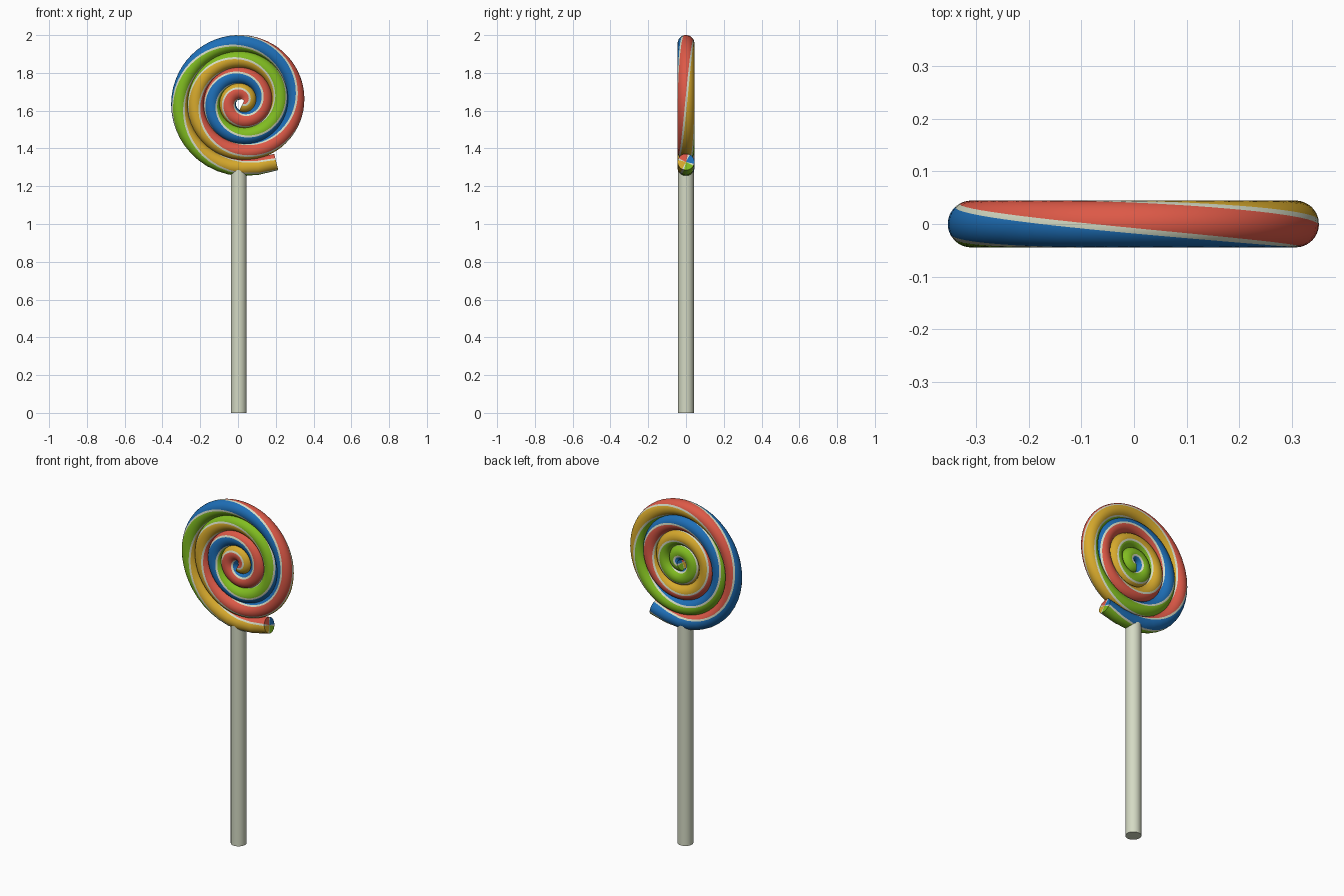
import bpy, bmesh, math
from mathutils import Vector

if "Cube" in bpy.data.objects:
    bpy.data.objects.remove(bpy.data.objects["Cube"])

def material(name, rgb):
    m = bpy.data.materials.new(name)
    m.diffuse_color = (*rgb, 1)
    m.use_nodes = True
    m.node_tree.nodes["Principled BSDF"].inputs["Base Color"].default_value = m.diffuse_color
    return m

CREAM = material("cream", (0.66, 0.70, 0.55))
MATS = [CREAM,
        material("red", (0.72, 0.10, 0.063)),
        material("blue", (0.013, 0.16, 0.48)),
        material("green", (0.22, 0.51, 0.015)),
        material("yellow", (0.68, 0.40, 0.026))]

# Spiral centreline, walked from the outside in
CX, CZ, R_END, PITCH, TUBE = 0.02, 1.648, 0.358, 0.085, 0.0445
A_END = math.radians(302)
A_FREE = math.radians(284)      # outside this angle the rope runs straight

def spiral(a):
    r = R_END - PITCH * (A_END - a) / math.tau
    return Vector((CX + r * math.cos(a), 0, CZ + r * math.sin(a)))

a_in = A_END - math.tau * (R_END - 0.014) / PITCH
N = 330
path = [spiral(A_FREE + (a_in - A_FREE) * (i / N) ** 0.8) for i in range(N + 1)]
path = [path[0] + Vector((0.097, 0, 0.024)) * t for t in (1, 0.66, 0.33)] + path

# Arc length of each ring; twist is proportional to it
length = [0.0]
for p, q in zip(path, path[1:]):
    length.append(length[-1] + (q - p).length)
top = spiral(math.radians(90))
ref = length[min(range(60 + N // 2), key=lambda i: (path[i] - top).length)]
TWIST = math.radians(147)

# Ring angles: thin cream stripe, then one wide colour, four times
ring, ring_mat = [], []
HALF, STEPS = 7, 8
for c in range(4):
    base = 90 * c
    ring.append(base - HALF)
    ring_mat.append(0)
    for s in range(STEPS):
        ring.append(base + HALF + (90 - 2 * HALF) * s / STEPS)
        ring_mat.append((2, 3, 4, 1)[c])
K = len(ring)

# Twisted candy rope
bm = bmesh.new()
rings = []
for i, p in enumerate(path):
    t = (path[min(i + 1, len(path) - 1)] - path[max(i - 1, 0)]).normalized()
    out = Vector((-t.z, 0, t.x))
    if i < 40 and out.dot(p - Vector((CX, 0, CZ))) < 0:
        out = -out
    elif i >= 40 and out.dot(last) < 0:
        out = -out
    last = out
    turn = math.radians(20) + TWIST * (length[i] - ref)
    rings.append([bm.verts.new(p + TUBE * (math.cos(turn + math.radians(d)) * out
                  + math.sin(turn + math.radians(d)) * Vector((0, -1, 0)))) for d in ring])
for r0, r1 in zip(rings, rings[1:]):
    for k in range(K):
        f = bm.faces.new((r0[k], r0[(k + 1) % K], r1[(k + 1) % K], r1[k]))
        f.material_index = ring_mat[k]
# Cut ends show the coloured wedges
for r, p in ((rings[0], path[0]), (rings[-1], path[-1])):
    mid = bm.verts.new(p)
    for k in range(K):
        f = bm.faces.new((r[k], r[(k + 1) % K], mid))
        f.material_index = ring_mat[k]
bmesh.ops.recalc_face_normals(bm, faces=bm.faces)
me = bpy.data.meshes.new("candy_spiral")
bm.to_mesh(me)
bm.free()
candy = bpy.data.objects.new("candy_spiral", me)
bpy.context.collection.objects.link(candy)
for m in MATS:
    me.materials.append(m)

# Stick
H = 1.30
bpy.ops.mesh.primitive_cylinder_add(vertices=32, radius=0.042, depth=H, location=(0.004, 0, H / 2))
stick = bpy.context.object
stick.name = "stick"
stick.data.materials.append(CREAM)

# Smooth shading with sharp cut ends
for ob in (candy, stick):
    bpy.ops.object.select_all(action='DESELECT')
    ob.select_set(True)
    bpy.context.view_layer.objects.active = ob
    bpy.ops.object.shade_smooth_by_angle(angle=math.radians(40))
